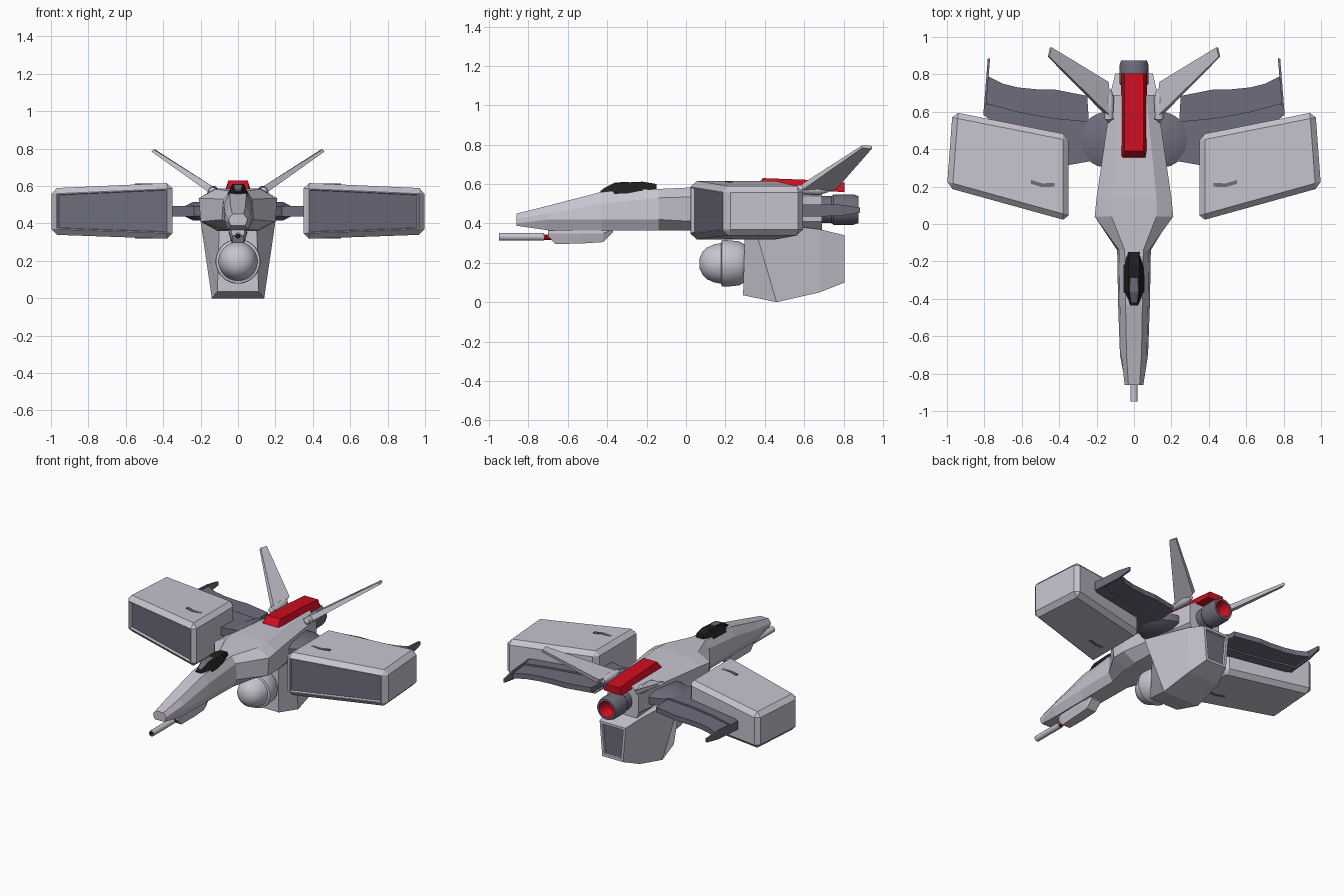
import bpy, bmesh, math
from mathutils import Vector

if "Cube" in bpy.data.objects:
    bpy.data.objects.remove(bpy.data.objects["Cube"])


def material(name, rgb):
    m = bpy.data.materials.new(name)
    m.diffuse_color = (*rgb, 1)
    m.use_nodes = True
    m.node_tree.nodes["Principled BSDF"].inputs["Base Color"].default_value = m.diffuse_color
    return m


LIGHT = material("light_grey", (0.58, 0.55, 0.63))
DARK = material("slate_grey", (0.155, 0.15, 0.20))
RED = material("red", (0.62, 0.004, 0.014))
BLACK = material("black", (0.014, 0.014, 0.015))


def finish(name, bm, mats, mirror=False, smooth=False):
    bmesh.ops.remove_doubles(bm, verts=bm.verts, dist=0.0001)
    bmesh.ops.recalc_face_normals(bm, faces=bm.faces)
    me = bpy.data.meshes.new(name)
    bm.to_mesh(me)
    bm.free()
    for m in mats:
        me.materials.append(m)
    ob = bpy.data.objects.new(name, me)
    bpy.context.collection.objects.link(ob)
    if mirror:
        ob.modifiers.new("mirror", 'MIRROR').use_mirror_merge = False
    if smooth:
        bpy.ops.object.select_all(action='DESELECT')
        ob.select_set(True)
        bpy.context.view_layer.objects.active = ob
        bpy.ops.object.shade_smooth_by_angle(angle=math.radians(35))
    return ob


def skin(rings, cap=True):
    """Join closed rings of points into one solid."""
    bm = bmesh.new()
    vs = [[bm.verts.new(p) for p in r] for r in rings]
    n = len(vs[0])
    for a, b in zip(vs, vs[1:]):
        for i in range(n):
            j = (i + 1) % n
            bm.faces.new((a[i], a[j], b[j], b[i]))
    if cap:
        bm.faces.new(vs[0])
        bm.faces.new(vs[-1])
    bmesh.ops.recalc_face_normals(bm, faces=bm.faces)
    return bm


def loft(sections):
    """Sections: y, then right-hand points (x, z) or (x, z, y shift) from top to bottom."""
    rings = []
    for y, pts in sections:
        right = [(p[0], y + (p[2] if len(p) > 2 else 0), p[1]) for p in pts]
        rings.append(right + [(-x, yy, z) for x, yy, z in reversed(right)])
    return skin(rings)


def slab(outline, z0, z1):
    return skin([[(x, y, z) for x, y in outline] for z in (z0, z1)])


def lathe(name, prof, centre, axis, n, mats, seg=None, **kw):
    """Revolve (distance, radius) pairs around an axis; seg gives a material per band."""
    c = Vector(centre)
    rings = []
    for t, r in prof:
        ring = []
        for i in range(n):
            a = 2 * math.pi * (i + 0.5) / n
            u, v = r * math.cos(a), r * math.sin(a)
            ring.append(c + Vector((u, t, v) if axis == 'Y' else (u, v, t)))
        rings.append(ring)
    bm = skin(rings, cap=False)
    if seg:
        bm.faces.ensure_lookup_table()
        for i, f in enumerate(bm.faces):
            f.material_index = seg[i // n]
    return finish(name, bm, mats, **kw)


# Fuselage: slim nose widening to the faceted body
finish("fuselage", loft([
    (-0.86, [(.03, .45), (.05, .425), (.045, .40), (.035, .388)]),
    (-0.70, [(.04, .49), (.068, .45), (.075, .42), (.055, .365)]),
    (-0.43, [(.045, .56), (.075, .50), (.085, .42), (.055, .365)]),
    (-0.14, [(.05, .575), (.08, .53), (.09, .42), (.06, .365)]),
    (0.04, [(.12, .583), (.21, .535), (.20, .41), (.10, .365)]),
    (0.14, [(.12, .588), (.20, .54), (.20, .41), (.11, .36)]),
    (0.69, [(.065, .58), (.12, .54), (.12, .41), (.10, .355)])]), [LIGHT])

# Lower hull with a dark panel on the rear face
bm = loft([
    (0.30, [(.10, .39), (.11, .035, -.01)]),
    (0.46, [(.20, .41, -.12), (.14, 0)]),
    (0.68, [(.13, .37), (.12, .05)]),
    (0.805, [(.10, .34), (.08, .10)])])
rear = max(bm.faces, key=lambda f: f.normal.y)
bmesh.ops.inset_region(bm, faces=[rear], thickness=0.025)
bmesh.ops.inset_region(bm, faces=[rear], thickness=0.004, depth=-0.012)
rear.material_index = 1
finish("lower_hull", bm, [LIGHT, DARK])

# Canopy with a small front pane
finish("canopy", loft([
    (-0.435, [(.02, .566), (.025, .54)]),
    (-0.36, [(.03, .605), (.057, .55)]),
    (-0.22, [(.03, .612), (.057, .555)]),
    (-0.15, [(.025, .60), (.03, .56)])]), [BLACK])
finish("canopy_pane", loft([
    (-0.42, [(.014, .578), (.014, .57)]),
    (-0.36, [(.022, .608), (.022, .60)]),
    (-0.29, [(.018, .611), (.018, .603)])]), [DARK])

# Dorsal red block
finish("dorsal_block", loft([
    (0.355, [(.06, .585), (.07, .57)]),
    (0.39, [(.052, .63), (.07, .57)]),
    (0.60, [(.052, .622), (.07, .565)]),
    (0.805, [(.052, .607), (.07, .56)])]), [RED])

# Rear engine, red inside
lathe("engine", [(.60, 0), (.60, .07), (.74, .07), (.75, .078), (.85, .078), (.875, .07),
                 (.875, .056), (.80, .035), (.80, 0)],
      (0, 0, .47), 'Y', 20, [DARK, RED], [0, 0, 0, 0, 0, 0, 1, 1], smooth=True)

# Belly turret
lathe("turret", [(.068, 0), (.07, .03), (.085, .06), (.105, .08), (.14, .097), (.178, .104),
                 (.182, .118), (.20, .12), (.27, .113), (.31, .09), (.33, .05), (.33, 0)],
      (0, 0, .197), 'Y', 24, [LIGHT], smooth=True)

# Chin gun: housing, red joint, hollow barrel
finish("gun_housing", loft([
    (-0.70, [(.03, .385), (.035, .35), (.03, .335)]),
    (-0.665, [(.04, .385), (.045, .35), (.03, .295)]),
    (-0.53, [(.045, .385), (.05, .35), (.035, .298)]),
    (-0.42, [(.045, .385), (.05, .35), (.035, .305)]),
    (-0.37, [(.04, .385), (.045, .37), (.035, .355)])]), [LIGHT])
lathe("gun_joint", [(-.74, 0), (-.74, .014), (-.66, .014), (-.66, 0)], (0, 0, .33), 'Y', 10, [RED])
lathe("gun_barrel", [(-.72, 0), (-.72, .02), (-.95, .02), (-.95, .013), (-.92, .011), (-.92, 0)],
      (0, 0, .332), 'Y', 12, [LIGHT, BLACK], [0, 0, 0, 1, 1], smooth=True)

# Wing hubs
lathe("wing_hub", [(.415, 0), (.415, .10), (.44, .15), (.49, .15), (.515, .10), (.515, 0)],
      (.14, .45, 0), 'Z', 24, [DARK], mirror=True, smooth=True)

# Curved rear wings: thick front spar, thin flap and tip fin
finish("wing_spar", slab([(.15, .35), (.38, .31), (.60, .42), (.80, .58), (.785, .645),
                          (.62, .60), (.43, .565), (.15, .54)], .437, .493), [DARK], mirror=True)
finish("wing_flap", slab([(.24, .53), (.43, .55), (.62, .58), (.79, .62), (.78, .79),
                          (.70, .75), (.62, .73), (.52, .72), (.43, .72), (.25, .685)],
                         .447, .482), [DARK], mirror=True)
fin = [(.58, .435), (.78, .437), (.885, .455), (.885, .48), (.78, .495), (.58, .495)]
finish("wing_tip_fin", skin([[(.802 - .08 * (y - .58) + d, y, z) for y, z in fin]
                             for d in (-.008, .004)]), [DARK], mirror=True)

# Side intake pods: chamfered boxes with a dark recessed front
base = [(.35, .015, .317, .617), (1.0, .195, .34, .588), (.97, .60, .34, .588), (.35, .477, .317, .617)]
bm = skin([[(x, y, lo) for x, y, lo, hi in base], [(x, y, hi) for x, y, lo, hi in base]])
bmesh.ops.bevel(bm, geom=list(bm.edges), offset=0.03, segments=1, affect='EDGES', profile=0.5)
bm.normal_update()
front = max(bm.faces, key=lambda f: -f.normal.y * f.calc_area())
bmesh.ops.inset_region(bm, faces=[front], thickness=0.008)
bmesh.ops.inset_region(bm, faces=[front], thickness=0.003, depth=-0.02)
front.material_index = 1
finish("intake_pod", bm, [LIGHT, DARK], mirror=True)

# Dark slots flush with the pod top and bottom
slot = [(.425, .20), (.49, .197), (.55, .215), (.55, .235), (.49, .217), (.425, .22)]
finish("pod_slot", slab(slot, .32, .614), [DARK], mirror=True)

# Swept tail fins on round roots
quad = [(.12, .56, .565), (.145, .76, .583), (.445, .945, .787), (.457, .895, .79)]
normal = Vector((-.54, 0, .84))
bm = skin([[Vector(p) + normal * s * w for p, w in zip(quad, (.02, .016, .008, .008))]
           for s in (-1, 1)])
finish("tail_fin", bm, [LIGHT], mirror=True)
lathe("tail_fin_root", [(.54, 0), (.56, .022), (.67, .03), (.72, .015), (.72, 0)],
      (.135, 0, .572), 'Y', 12, [LIGHT], mirror=True, smooth=True)
